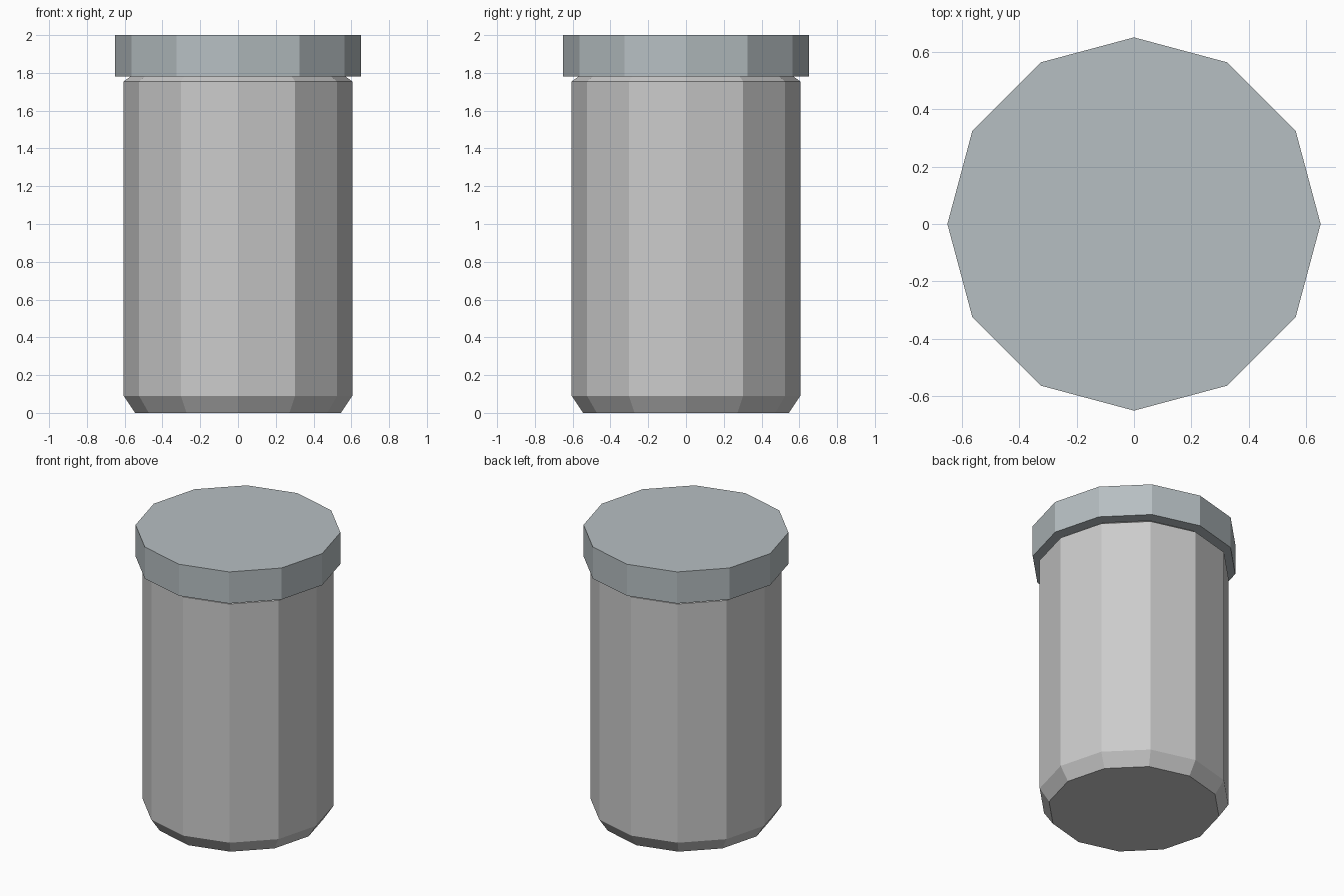
import bpy, bmesh, math

if "Cube" in bpy.data.objects:
    bpy.data.objects.remove(bpy.data.objects["Cube"])

SIDES = 12


def lathe(name, profile, color):
    """Closed, flat-faced solid turned around z from (radius, z) points."""
    bm = bmesh.new()
    rings = []
    for r, z in profile:
        rings.append([bm.verts.new((r * math.cos(2 * math.pi * i / SIDES),
                                    r * math.sin(2 * math.pi * i / SIDES), z))
                      for i in range(SIDES)])
    for low, high in zip(rings, rings[1:]):
        for i in range(SIDES):
            j = (i + 1) % SIDES
            bm.faces.new((low[i], low[j], high[j], high[i]))
    bm.faces.new(rings[0][::-1])
    bm.faces.new(rings[-1])
    bmesh.ops.recalc_face_normals(bm, faces=bm.faces[:])
    mesh = bpy.data.meshes.new(name)
    bm.to_mesh(mesh)
    bm.free()
    mat = bpy.data.materials.new(name + "_material")
    mat.diffuse_color = color
    mat.use_nodes = True
    mat.node_tree.nodes["Principled BSDF"].inputs["Base Color"].default_value = mat.diffuse_color
    mesh.materials.append(mat)
    obj = bpy.data.objects.new(name, mesh)
    bpy.context.collection.objects.link(obj)
    return obj


# Jar body: chamfered foot, straight wall, small shoulder under the lid
lathe("jar_body", [(0.545, 0), (0.605, 0.09), (0.605, 1.755), (0.57, 1.78)],
      (0.66, 0.69, 0.67, 1))

# Overhanging lid
lathe("lid", [(0.65, 1.78), (0.65, 2.0)], (0.47, 0.52, 0.54, 1))
